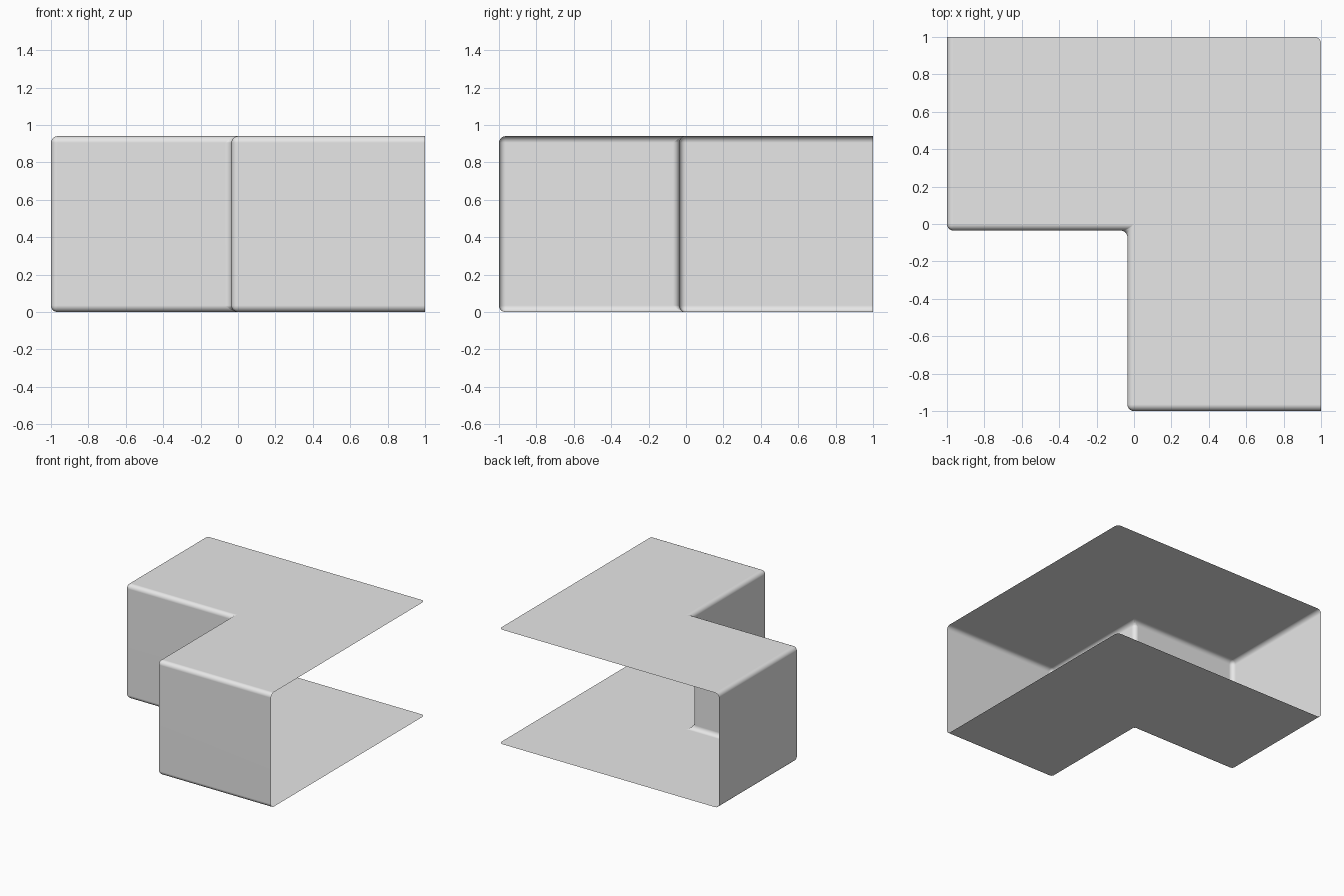
import bpy
import bmesh

cube = bpy.data.objects.get("Cube")
if cube:
    bpy.data.objects.remove(cube, do_unlink=True)

HEIGHT, NOTCH, RADIUS = 0.94, -0.035, 0.035

grey = bpy.data.materials.new("light grey")
grey.use_nodes = True
colour = (0.8, 0.8, 0.8, 1)
grey.diffuse_color = colour
grey.node_tree.nodes["Principled BSDF"].inputs["Base Color"].default_value = colour

# L-shaped outline extruded to a closed block
outline = [(-1, 1), (-1, NOTCH), (NOTCH, NOTCH), (NOTCH, -1), (1, -1), (1, 1)]
bm = bmesh.new()
base = bm.faces.new([bm.verts.new((x, y, 0)) for x, y in outline])
ext = bmesh.ops.extrude_face_region(bm, geom=[base], use_keep_orig=True)
top_verts = [g for g in ext["geom"] if isinstance(g, bmesh.types.BMVert)]
bmesh.ops.translate(bm, verts=top_verts, vec=(0, 0, HEIGHT))
bmesh.ops.recalc_face_normals(bm, faces=bm.faces)


def is_open_side(face):
    n = face.normal
    return abs(n.z) < 0.1 and n.x + n.y > 0.5


def is_rounded(edge):
    # Rims of the open sides stay crisp; the corner between them is rounded
    opened = sum(is_open_side(f) for f in edge.link_faces)
    return opened != 1


# Round the walls, then remove the two open sides
bmesh.ops.bevel(bm, geom=[e for e in bm.edges if is_rounded(e)], offset=RADIUS,
                segments=5, profile=0.5, affect='EDGES', clamp_overlap=True)
bm.normal_update()
bmesh.ops.delete(bm, geom=[f for f in bm.faces if is_open_side(f)], context='FACES')
for face in bm.faces:
    face.smooth = True

mesh = bpy.data.meshes.new("corner_shell")
bm.to_mesh(mesh)
bm.free()
mesh.materials.append(grey)
shell = bpy.data.objects.new("corner_shell", mesh)
bpy.context.collection.objects.link(shell)

# Keep the broad panels flat between the rounded edges
weighted = shell.modifiers.new("flat_panels", 'WEIGHTED_NORMAL')
weighted.keep_sharp = True
